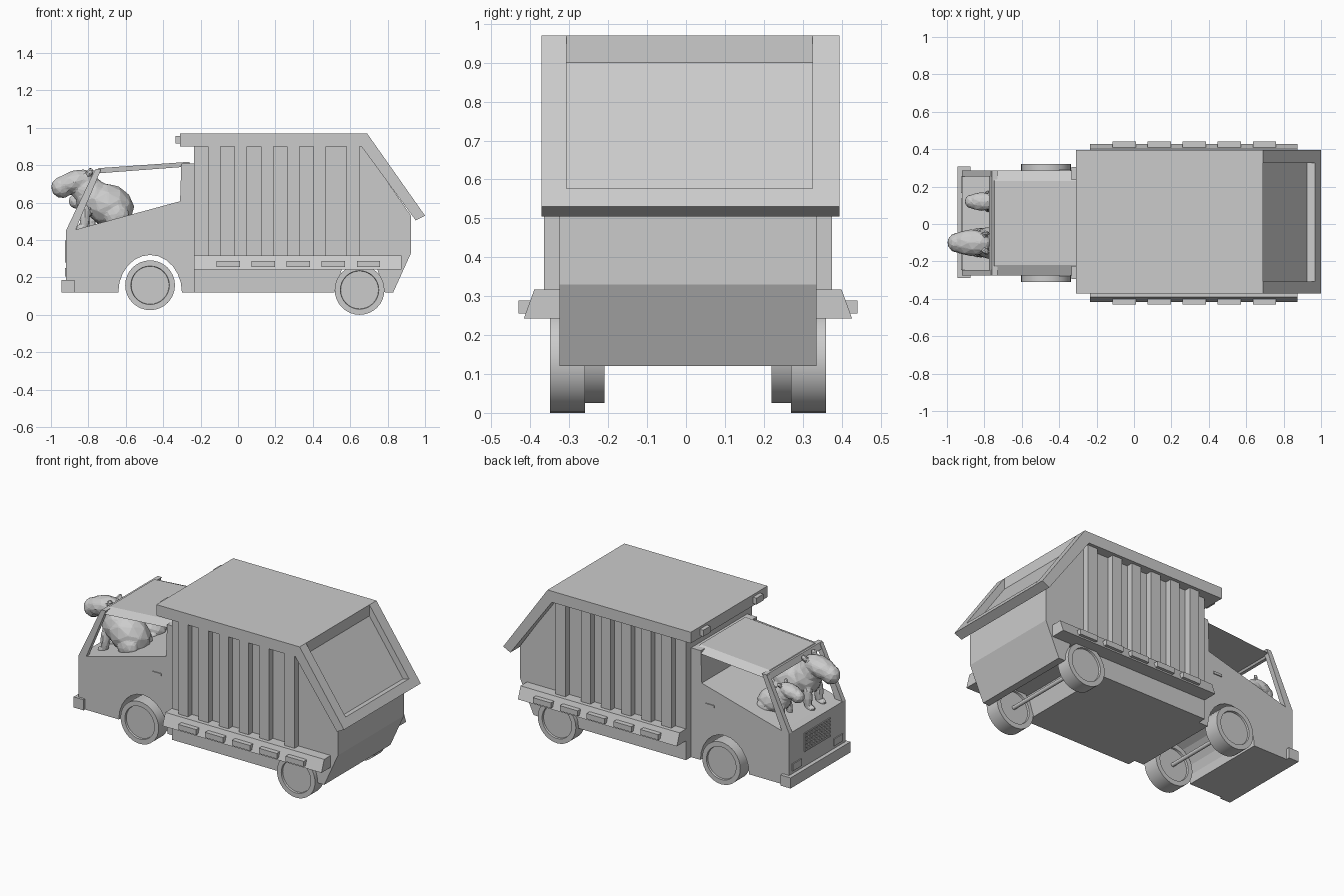
import bpy, bmesh, math
from mathutils import Matrix, Vector

cube = bpy.data.objects.get("Cube")
if cube:
    bpy.data.objects.remove(cube, do_unlink=True)

YC = 0.005   # centre line of the truck
FLOOR = 0.12  # underside of the bodywork
grey = bpy.data.materials.new("plain_grey")
grey.use_nodes = True
grey.diffuse_color = (0.6, 0.6, 0.6, 1)
grey.node_tree.nodes["Principled BSDF"].inputs["Base Color"].default_value = (0.6, 0.6, 0.6, 1)


def finish(name, bm, smooth=False):
    bmesh.ops.recalc_face_normals(bm, faces=bm.faces)
    mesh = bpy.data.meshes.new(name)
    bm.to_mesh(mesh)
    bm.free()
    mesh.materials.append(grey)
    ob = bpy.data.objects.new(name, mesh)
    bpy.context.collection.objects.link(ob)
    if smooth:
        bpy.ops.object.select_all(action='DESELECT')
        ob.select_set(True)
        bpy.context.view_layer.objects.active = ob
        bpy.ops.object.shade_smooth_by_angle(angle=math.radians(35))
    return ob


def add_prism(bm, pts, y0, y1):
    """Extrude an x-z outline from y0 to y1, offsets from the centre line."""
    face = bm.faces.new([bm.verts.new((x, YC + y0, z)) for x, z in pts])
    ext = bmesh.ops.extrude_face_region(bm, geom=[face])
    moved = [v for v in ext["geom"] if isinstance(v, bmesh.types.BMVert)]
    bmesh.ops.translate(bm, verts=moved, vec=(0, y1 - y0, 0))


def prism(name, pts, y0, y1):
    bm = bmesh.new()
    add_prism(bm, pts, y0, y1)
    return finish(name, bm)


def rect(x0, x1, z0, z1):
    return [(x0, z0), (x1, z0), (x1, z1), (x0, z1)]


def both_sides(name, pts, y0, y1):
    for side, s in (("left", 1), ("right", -1)):
        prism(f"{side}_{name}", pts, s * y0, s * y1)


# Container core with rear wheel arch
prism("container_body", [(-.235, FLOOR), (.515, FLOOR), (.555, .243), (.745, .243), (.785, FLOOR),
                         (.83, FLOOR), (.925, .33), (.925, .53), (.66, .91), (-.235, .91)], -.33, .33)

# Roof slab, sloping tailgate panel with ledge, and its side arms
prism("container_roof", rect(-.31, .69, .9, .97), -.376, .39)
prism("tailgate_panel", [(.66, .9), (.69, .9), (.925, .566), (.967, .577),
                         (1, .53), (.95, .505)], -.312, .32)
arm = [(.66, .9), (.69, .97), (1, .53), (.95, .505)]
prism("left_tailgate_arm", arm, .32, .39)
prism("right_tailgate_arm", arm, -.312, -.376)

# Side ribs, sloped side rails and marker lights
ribs = [(-.16 + i * .141, -.093 + i * .141) for i in range(5)] + [(.58, .65)]
for i, (x0, x1) in enumerate(ribs):
    both_sides(f"rib_{i + 1}", rect(x0, x1, .3, .905), .32, .37)

for side, s in (("left", 1), ("right", -1)):
    bm = bmesh.new()
    add_prism(bm, rect(-.235, .875, .242, .317), s * .3, s * .422)
    for v in bm.verts:
        if abs(v.co.y - YC) > .35 and v.co.z > .3:
            v.co.y = YC + s * .395
    finish(f"{side}_side_rail", bm)
for i in range(5):
    x = -.115 + i * .1875
    both_sides(f"marker_light_{i + 1}", rect(x, x + .125, .255, .289), .38, .436)
both_sides("roof_light", rect(-.335, -.3, .915, .955), .23, .3)

# Cab base with wheel arch cut through
arch = [(-.47 + .17 * math.cos(a), FLOOR + .2 * math.sin(a))
        for a in (math.pi * i / 12 for i in range(13))]
prism("cab_base", [(-.235, FLOOR)] + arch + [(-.92, FLOOR), (-.92, .45), (-.87, .455),
                  (-.31, .607), (-.235, .607)], -.28, .28)
prism("cab_back_wall", [(-.31, .6), (-.235, .6), (-.235, .81), (-.303, .81)], -.28, .28)

# Cab roof with sloping edges and visor lip
bm = bmesh.new()
add_prism(bm, [(-.77, .752), (-.74, .757), (-.26, .793), (-.26, .818), (-.745, .784)], -.28, .28)
for v in bm.verts:
    if abs(v.co.x + .26) < .01 and v.co.z > .81 or abs(v.co.x + .745) < .001 and v.co.z > .775:
        v.co.y = YC + (v.co.y - YC) * .8
finish("cab_roof", bm)
both_sides("windscreen_pillar", [(-.92, .45), (-.868, .455), (-.735, .77), (-.765, .775)], .25, .28)
prism("windscreen_header", [(-.775, .745), (-.755, .745), (-.73, .78), (-.76, .78)], -.28, .28)

# Bumper, headlights, grille and door handles
prism("front_bumper", rect(-.945, -.875, FLOOR, .187), -.295, .302)
both_sides("headlight", rect(-.926, -.915, .205, .25), .16, .25)
bm = bmesh.new()
for i in range(6):
    z = .28 + i * .022
    add_prism(bm, rect(-.925, -.915, z, z + .008), -.13, .13)
for i in range(11):
    y = -.13 + i * .0252
    add_prism(bm, rect(-.924, -.915, .28, .398), y, y + .008)
finish("grille", bm)
both_sides("door_handle", rect(-.4, -.34, .475, .49), .275, .286)


# Wheels with recessed hubs, and axles
def cylinder(name, x, y, z, radius, width, hub=False):
    bm = bmesh.new()
    place = Matrix.Translation((x, y, z)) @ Matrix.Rotation(math.pi / 2, 4, 'X')
    bmesh.ops.create_cone(bm, cap_ends=True, segments=32, radius1=radius, radius2=radius,
                          depth=width, matrix=place)
    if hub:
        caps = [f for f in bm.faces if len(f.verts) > 4]
        bmesh.ops.inset_individual(bm, faces=caps, thickness=.03)
        bmesh.ops.inset_individual(bm, faces=caps, thickness=.002, depth=-.012)
    finish(name, bm, smooth=True)


for end, x, z, y, w in (("front", -.47, .158, .265, .1), ("rear", .65, .133, .31, .09)):
    for side, s in (("left", 1), ("right", -1)):
        cylinder(f"{end}_{side}_wheel", x, YC + s * y, z, .133, w, hub=True)
    cylinder(f"{end}_axle", x, YC, z, .012, 2 * y)


# Rodent passengers: overlapping forms fused into one faceted skin
def rodent(name, origin, scale):
    bm = bmesh.new()

    def blob(centre, size, tilt=0, mirror=False):
        for s in ((1, -1) if mirror else (1,)):
            spot = Vector((centre[0], centre[1] * s, centre[2])) * scale + Vector(origin)
            m = (Matrix.Translation(spot) @ Matrix.Rotation(math.radians(tilt), 4, 'Y')
                 @ Matrix.Diagonal((*[v * scale for v in size], 1)))
            bmesh.ops.create_icosphere(bm, subdivisions=2, radius=1, matrix=m)

    blob((.03, 0, .1), (.14, .11, .115), 25)             # body
    blob((-.05, 0, .14), (.1, .088, .1), 40)             # chest
    blob((-.09, 0, .19), (.085, .07, .085), 30)          # neck
    blob((-.15, 0, .226), (.115, .072, .062), -15)       # skull
    blob((-.218, 0, .198), (.062, .056, .06), -10)       # muzzle
    blob((-.07, .05, .28), (.018, .015, .022), 20, True)     # ears
    blob((-.1, .055, .04), (.028, .026, .085), 0, True)      # front legs
    blob((-.115, .055, -.02), (.036, .024, .018), 0, True)   # front feet
    blob((.07, .075, .05), (.07, .04, .065), 0, True)        # haunches
    ob = finish(name, bm)
    fuse = ob.modifiers.new("fuse", 'REMESH')
    fuse.mode = 'VOXEL'
    fuse.voxel_size = .009 * scale
    facet = ob.modifiers.new("facet", 'DECIMATE')
    facet.ratio = .12


rodent("large_rodent", (-.72, -.1, .485), 1)
rodent("small_rodent", (-.71, .12, .47), .7)
